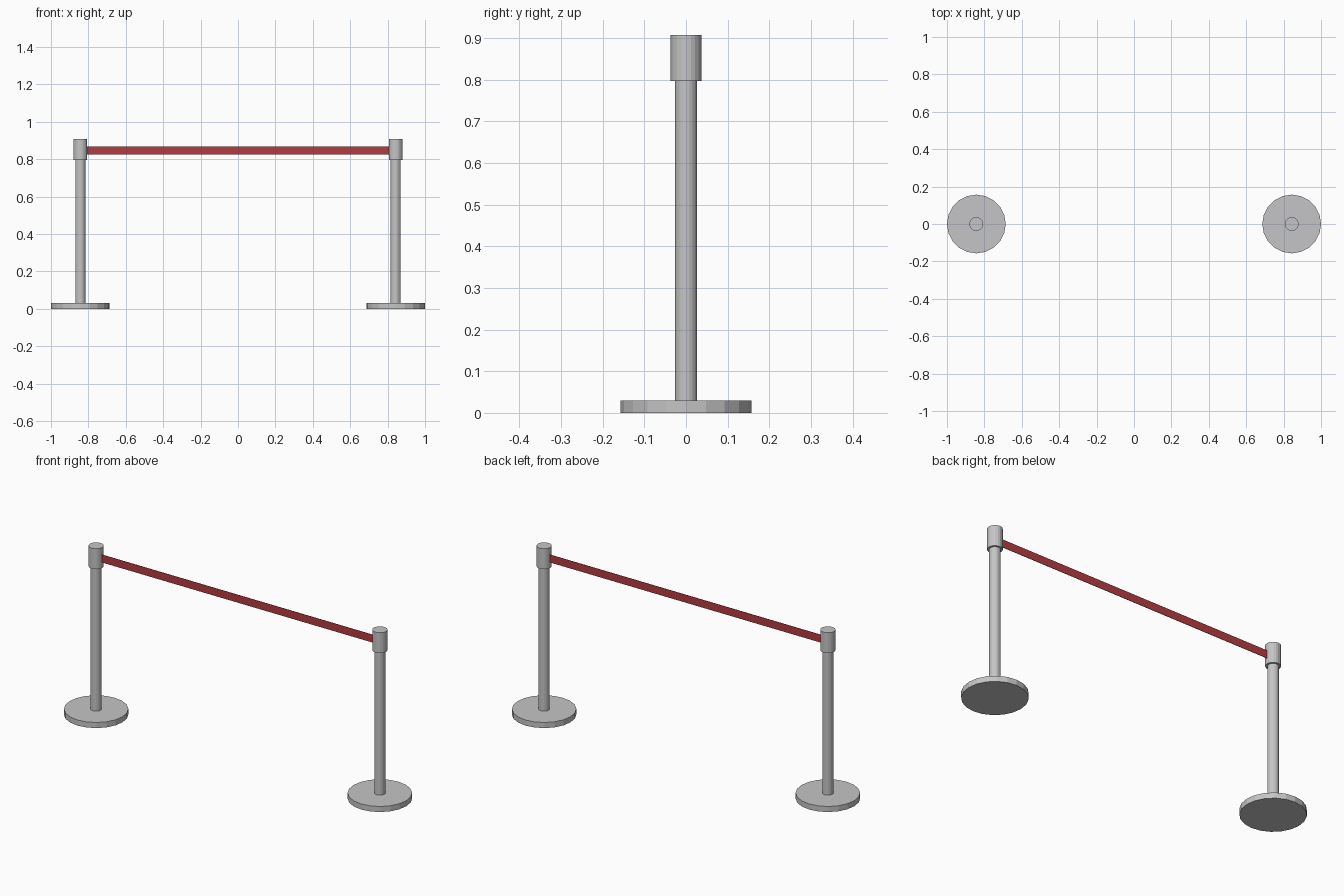
import bpy

POST_X = 0.843
SIDES = 20

if "Cube" in bpy.data.objects:
    bpy.data.objects.remove(bpy.data.objects["Cube"], do_unlink=True)


def material(name, rgb):
    mat = bpy.data.materials.new(name)
    mat.use_nodes = True
    color = (*rgb, 1.0)
    mat.diffuse_color = color
    mat.node_tree.nodes["Principled BSDF"].inputs["Base Color"].default_value = color
    return mat


def cylinder(name, x, radius, bottom, top, mat):
    bpy.ops.mesh.primitive_cylinder_add(
        vertices=SIDES, radius=radius, depth=top - bottom,
        location=(x, 0, (top + bottom) / 2))
    obj = bpy.context.object
    obj.name = name
    obj.data.materials.append(mat)


metal = material("brushed_grey_metal", (0.56, 0.56, 0.57))
red = material("red_webbing", (0.45, 0.045, 0.055))

# Two matching posts: weighted base, pole and belt head
for side, sign in (("left", 1), ("right", -1)):
    x = sign * POST_X
    cylinder(side + "_base", x, 0.157, 0.0, 0.03, metal)
    cylinder(side + "_pole", x, 0.027, 0.03, 0.80, metal)
    cylinder(side + "_belt_head", x, 0.037, 0.797, 0.907, metal)

# Thin belt stretched between the heads
bpy.ops.mesh.primitive_cube_add(size=1, location=(0, 0, 0.847))
belt = bpy.context.object
belt.name = "belt"
belt.scale = (2 * POST_X - 0.06, 0.002, 0.042)
bpy.ops.object.transform_apply(location=False, rotation=False, scale=True)
belt.data.materials.append(red)
